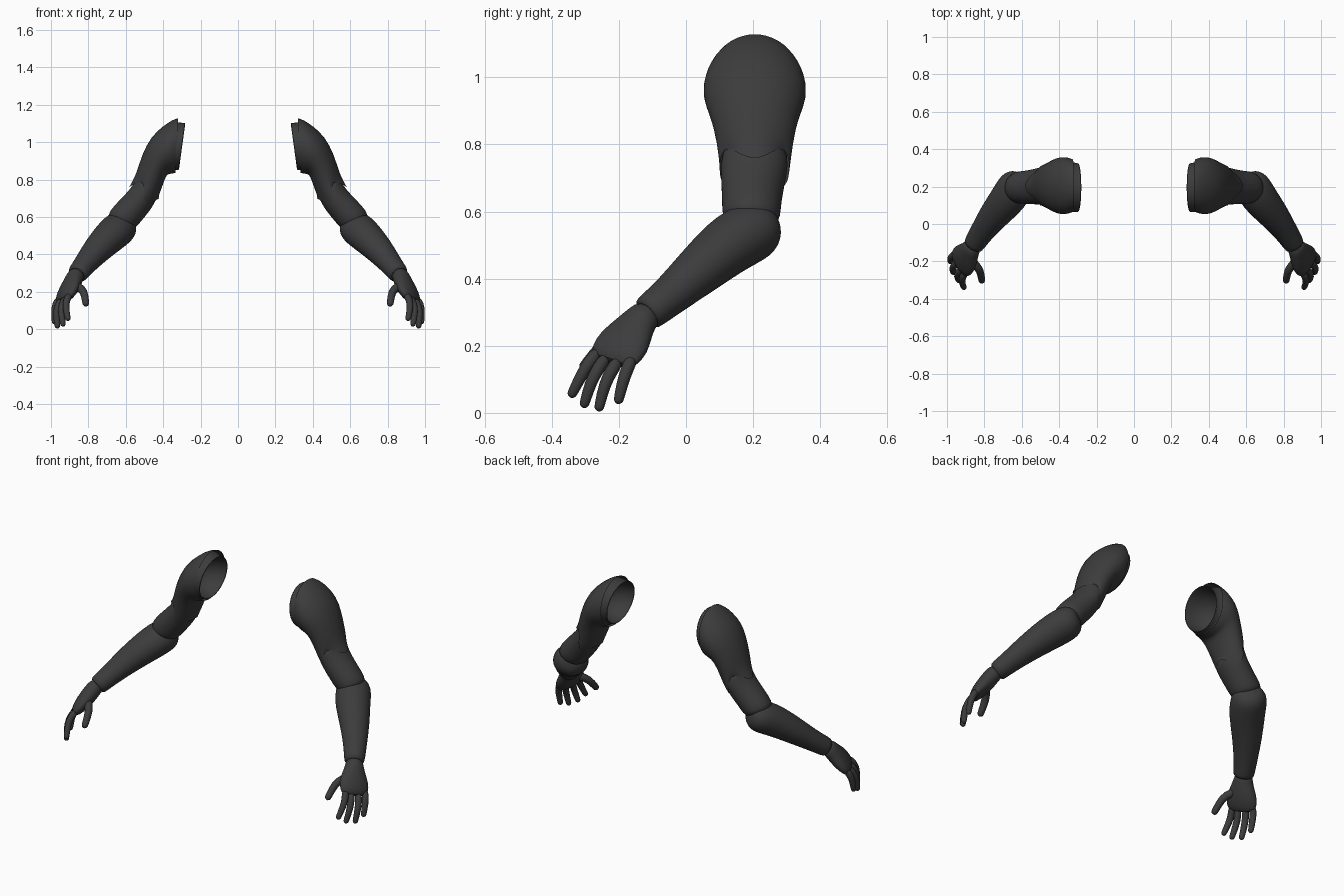
import bpy, bmesh, math
from mathutils import Vector as V

if "Cube" in bpy.data.objects:
    bpy.data.objects.remove(bpy.data.objects["Cube"])

dark = bpy.data.materials.new("charcoal_fabric")
dark.use_nodes = True
dark.diffuse_color = (0.045, 0.045, 0.045, 1)
dark.node_tree.nodes["Principled BSDF"].inputs["Base Color"].default_value = (0.045, 0.045, 0.045, 1)


def loft(name, side, rings, segs=24, caps=(True, True), shift=None):
    """Skin rings of (center, u axis, v axis); side mirrors x."""
    bm = bmesh.new()
    loops = []
    for i, (c, u, v) in enumerate(rings):
        loop = []
        for k in range(segs):
            a = math.tau * k / segs
            p = c + u * math.cos(a) + v * math.sin(a)
            if shift:
                p = p + shift(i, a)
            loop.append(bm.verts.new((p.x * side, p.y, p.z)))
        loops.append(loop)
    for a, b in zip(loops, loops[1:]):
        for k in range(segs):
            n = (k + 1) % segs
            bm.faces.new((a[k], a[n], b[n], b[k]))
    for on, loop in zip(caps, (loops[0], loops[-1])):
        if on:
            bm.faces.new(loop)
    bmesh.ops.recalc_face_normals(bm, faces=bm.faces)
    me = bpy.data.meshes.new(name)
    bm.to_mesh(me)
    bm.free()
    me.materials.append(dark)
    ob = bpy.data.objects.new(name, me)
    bpy.context.collection.objects.link(ob)
    sub = ob.modifiers.new("smooth", "SUBSURF")
    sub.levels = sub.render_levels = 1
    bpy.ops.object.select_all(action="DESELECT")
    bpy.context.view_layer.objects.active = ob
    ob.select_set(True)
    bpy.ops.object.shade_smooth_by_angle(angle=math.radians(50))
    return ob


def tube(path, wide, rounded=False):
    """Rings across a path of (point, half width, half thickness)."""
    path = [(V(p), w, t) for p, w, t in path]
    if rounded:
        # Rounded tip
        p, w, t = path[-1]
        d = (p - path[-2][0]).normalized()
        path += [(p + d * w * math.sin(a), w * math.cos(a), t * math.cos(a)) for a in (0.5, 1.0, 1.4)]
    rings = []
    for i, (p, w, t) in enumerate(path):
        tan = (path[min(i + 1, len(path) - 1)][0] - path[max(i - 1, 0)][0]).normalized()
        u = (wide - tan * wide.dot(tan)).normalized()
        rings.append((p, u * w, tan.cross(u) * t))
    return rings


def section(outer, inner, yc, yh):
    """Ring given by its outer and inner xz points and its y extent."""
    o, i = V((outer[0], yc, outer[1])), V((inner[0], yc, inner[1]))
    return ((o + i) / 2, (o - i) / 2, V((0, yh, 0)))


def scaled(ring, s, dx=0):
    return (ring[0] + V((dx, 0, 0)), ring[1] * s, ring[2] * s)


shoulder = [
    section((.32, 1.13), (.335, .835), .205, .142),
    section((.35, 1.122), (.355, .83), .205, .152),
    section((.405, 1.085), (.37, .83), .205, .156),
    section((.465, 1.03), (.385, .82), .205, .145),
    section((.515, .935), (.40, .775), .205, .122),
    section((.545, .825), (.425, .71), .206, .109),
    section((.562, .785), (.443, .675), .204, .105),
]
lower = [
    section((.53, .85), (.42, .74), .205, .1),
    section((.55, .79), (.442, .68), .204, .101),
    section((.58, .745), (.47, .635), .2, .096),
    section((.64, .685), (.515, .58), .196, .089),
    section((.69, .63), (.54, .55), .195, .088),
    section((.7, .59), (.57, .53), .195, .075),
]
forearm = [
    ((.60, .262, .558), .04, .04), ((.612, .245, .553), .075, .07),
    ((.625, .215, .548), .095, .088), ((.65, .17, .527), .1, .092),
    ((.685, .12, .495), .096, .088), ((.75, .045, .43), .082, .076),
    ((.812, -.04, .355), .065, .06), ((.853, -.105, .303), .057, .054),
    ((.862, -.12, .292), .055, .053), ((.86, -.115, .296), .048, .046),
]
palm = [
    ((.855, -.105, .305), .045, .043), ((.873, -.135, .278), .053, .045),
    ((.885, -.155, .25), .066, .046), ((.905, -.185, .21), .088, .043),
    ((.925, -.21, .175), .086, .034), ((.937, -.226, .148), .07, .02),
]
digits = {
    "index_finger": ((.90, -.26, .185), (.922, -.308, .12), (.91, -.338, .06)),
    "middle_finger": ((.92, -.235, .17), (.947, -.283, .095), (.936, -.302, .03)),
    "ring_finger": ((.943, -.2, .16), (.972, -.243, .085), (.966, -.258, .02)),
    "little_finger": ((.957, -.16, .165), (.982, -.188, .095), (.981, -.2, .042)),
    "thumb": ((.868, -.19, .235), (.822, -.245, .205), (.814, -.3, .14)),
}
across = V((-.45, -.88, .15))
top_axis = V((.8, .55, 0))


def zigzag(i, a):
    # Pointed hem at the end of the sleeve
    if i < len(shoulder) - 1:
        return V((0, 0, 0))
    return V((.5, 0, -.6)) * .045 * math.cos(3 * a)


for side, label in ((1, "left_"), (-1, "right_")):
    # Sleeve
    loft(label + "shoulder_sleeve", side, shoulder, caps=(False, False), shift=zigzag)
    # Recessed socket: rim folded inward into a bowl
    rim = section((.28, 1.105), (.315, .85), .195, .133)
    loft(label + "shoulder_socket", side,
         [scaled(shoulder[1], .95), scaled(rim, 1.0, .03), rim, scaled(rim, .96),
          scaled(rim, .93, .03), scaled(rim, .85, .08), scaled(rim, .6, .13), scaled(rim, .2, .15)],
         caps=(False, True))
    # Arm segments
    loft(label + "upper_arm", side, lower)
    loft(label + "forearm", side, tube(forearm[:-1], top_axis))
    # Hand
    loft(label + "palm", side, tube(palm, across))
    for name, (a, b, c) in digits.items():
        mid = (V(a) + V(b)) / 2 + V((.006, 0, .004))
        r = .024 if name == "thumb" else .02
        path = [(a, r, r), (mid, r, r), (b, r * .93, r * .93), (c, r * .8, r * .8)]
        loft(label + name, side, tube(path, across, rounded=True), segs=12)
